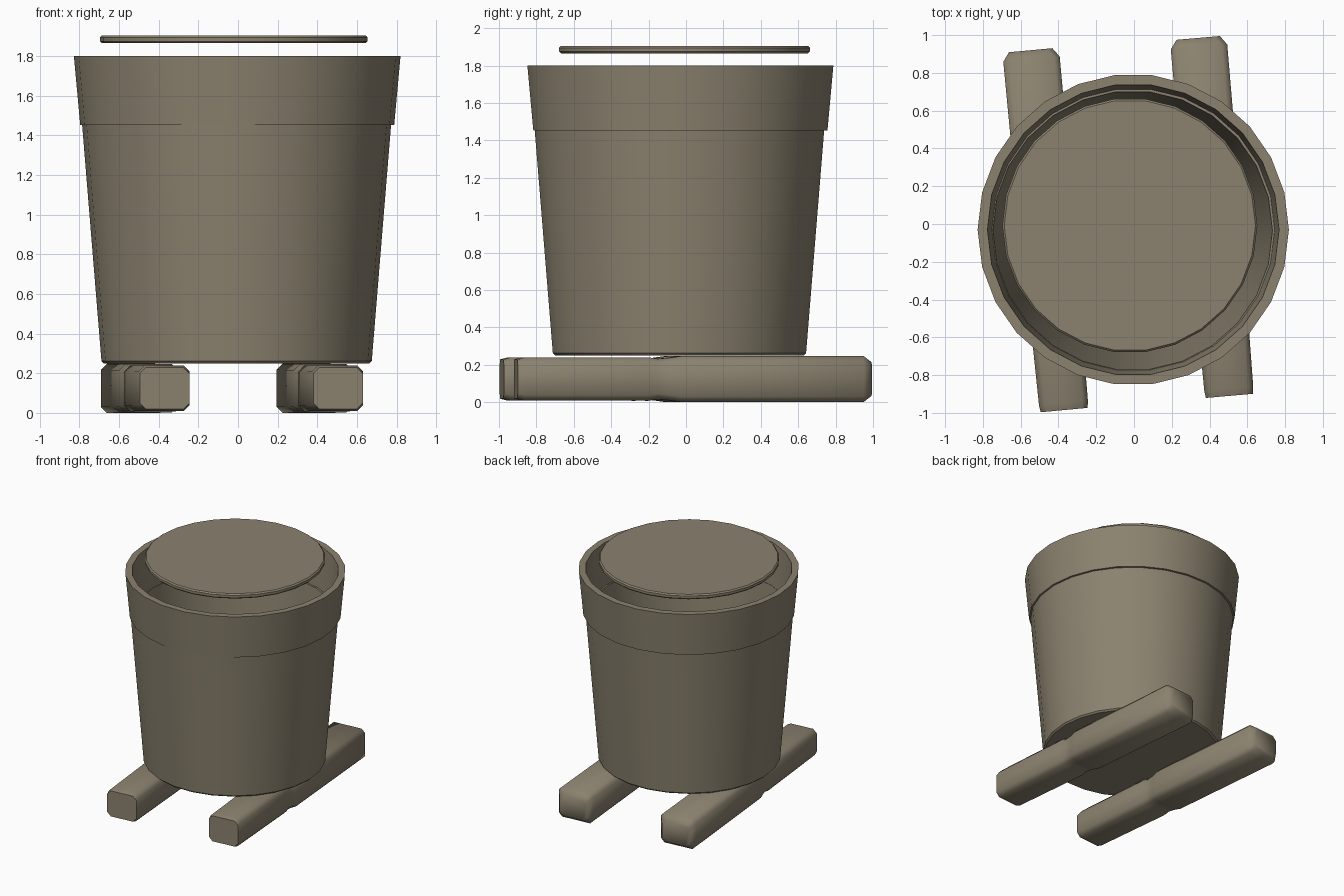
import bpy, bmesh, math
from mathutils import Vector

if "Cube" in bpy.data.objects:
    bpy.data.objects.remove(bpy.data.objects["Cube"])

wood = bpy.data.materials.new("weathered khaki")
wood.diffuse_color = (0.26, 0.225, 0.16, 1)
wood.use_nodes = True
wood.node_tree.nodes["Principled BSDF"].inputs["Base Color"].default_value = wood.diffuse_color


def finish(name, bm, angle=35):
    bmesh.ops.recalc_face_normals(bm, faces=bm.faces)
    me = bpy.data.meshes.new(name)
    bm.to_mesh(me)
    bm.free()
    me.materials.append(wood)
    ob = bpy.data.objects.new(name, me)
    bpy.context.collection.objects.link(ob)
    bpy.ops.object.select_all(action='DESELECT')
    ob.select_set(True)
    bpy.context.view_layer.objects.active = ob
    bpy.ops.object.shade_smooth_by_angle(angle=math.radians(angle))
    return ob


def lathe(name, profile, center, closed=False, n=26):
    """Revolve (radius, z) points; radius 0 makes a fan centre."""
    bm = bmesh.new()
    rings = []
    for r, z in profile:
        if r == 0:
            rings.append([bm.verts.new((center[0], center[1], z))] * n)
        else:
            rings.append([bm.verts.new((center[0] + r * math.cos(2 * math.pi * i / n),
                                        center[1] + r * math.sin(2 * math.pi * i / n), z))
                          for i in range(n)])
    pairs = list(zip(rings, rings[1:]))
    if closed:
        pairs.append((rings[-1], rings[0]))
    for a, b in pairs:
        for i in range(n):
            j = (i + 1) % n
            quad = list(dict.fromkeys((a[i], a[j], b[j], b[i])))
            bm.faces.new(quad)
    return finish(name, bm)


def foot(name, front, back):
    """Chamfered beam lofted from front to back, pinched slightly on the way."""
    bm = bmesh.new()
    front, back = Vector(front), Vector(back)
    d = (back - front).normalized()
    side = Vector((d.y, -d.x))
    # position along beam, half width, half height
    stations = [(0, .125, .105), (.02, .13, .115), (.37, .138, .116), (.395, .130, .108),
                (.43, .136, .114), (.46, .148, .122), (.975, .15, .124), (1, .115, .09)]
    rings = []
    for t, w, h in stations:
        p = front.lerp(back, t)
        c = .03
        pts = [(w, h - c), (w - c, h), (c - w, h), (-w, h - c),
               (-w, c - h), (c - w, -h), (w - c, -h), (w, c - h)]
        rings.append([bm.verts.new((p.x + side.x * u, p.y + side.y * u, .124 + v))
                      for u, v in pts])
    for a, b in zip(rings, rings[1:]):
        for i in range(8):
            j = (i + 1) % 8
            bm.faces.new((a[i], a[j], b[j], b[i]))
    bm.faces.new(rings[0])
    bm.faces.new(rings[-1])
    return finish(name, bm, 50)


# tapered hollow tub
lathe("tub_body", [(0, .25), (.67, .25), (.682, .262), (.78, 1.46), (.74, 1.46),
                   (.635, .31), (0, .31)], (-.007, -.035))
# flared rim band
lathe("rim_band", [(.792, 1.452), (.824, 1.80), (.772, 1.80), (.748, 1.452)],
      (-.004, -.03), closed=True)
# thin disc hovering over the opening
lathe("top_disc", [(0, 1.865), (.665, 1.865), (.675, 1.875), (.675, 1.895),
                   (.665, 1.905), (0, 1.905)], (-.022, -.008))
# two slanted feet
foot("left_foot", (-.37, -.985), (-.547, .92))
foot("right_foot", (.505, -.91), (.34, .985))
